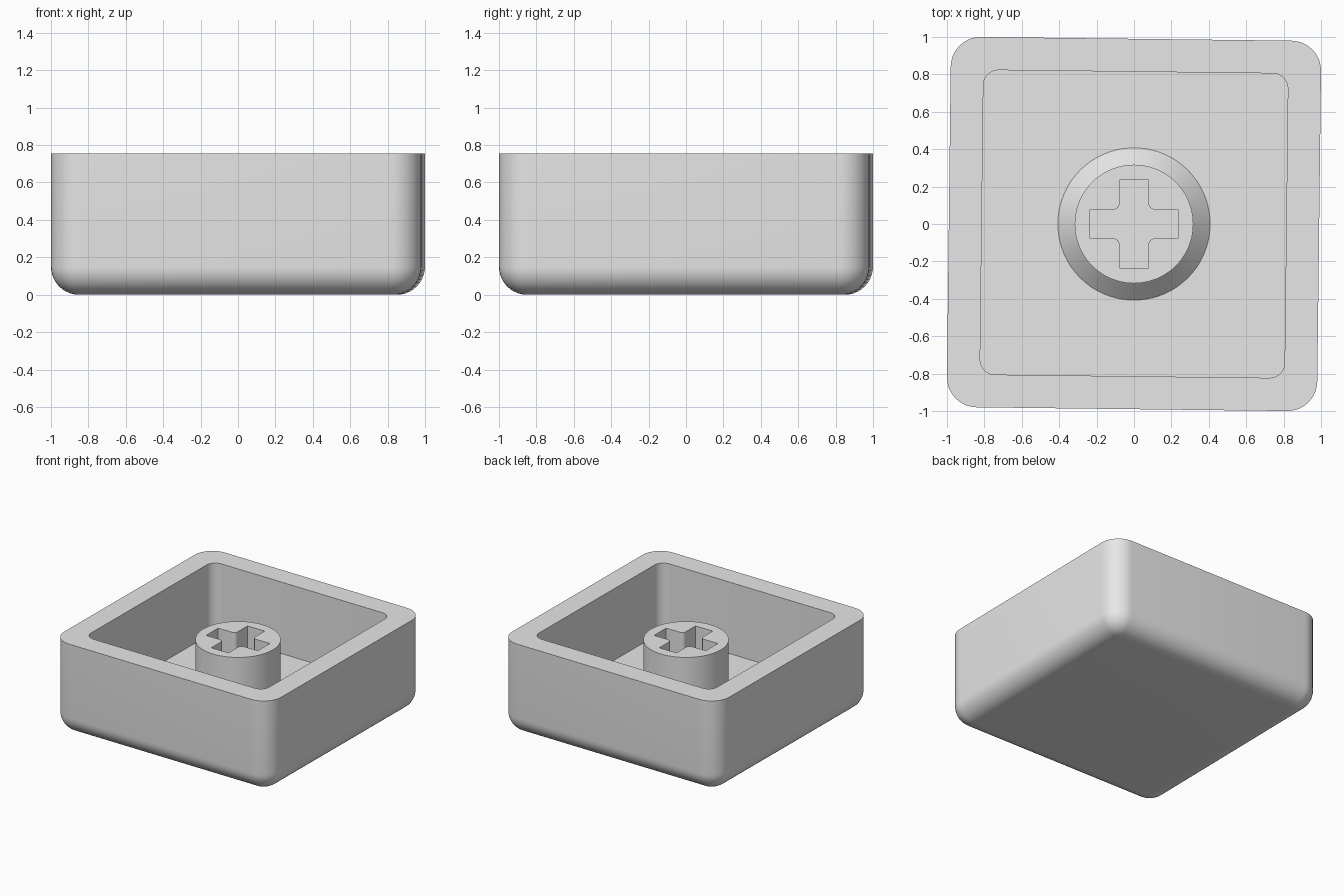
import bpy, bmesh
from math import sin, cos, pi, radians

cube = bpy.data.objects.get("Cube")
if cube:
    bpy.data.objects.remove(cube, do_unlink=True)

GREY = bpy.data.materials.new("light grey plastic")
GREY.use_nodes = True
GREY.diffuse_color = (0.8, 0.8, 0.8, 1)
GREY.node_tree.nodes["Principled BSDF"].inputs["Base Color"].default_value = (0.8, 0.8, 0.8, 1)

HEIGHT, FLOOR = 0.755, 0.17
HALF, CORNER, ROUND = 0.99, 0.16, 0.15
TURN = radians(-0.68)


def rounded_square(half, radius, steps=10):
    """Outline of a square with rounded corners, counter-clockwise."""
    c = half - radius
    pts = []
    for q in range(4):
        sx, sy = (1, -1, -1, 1)[q], (1, 1, -1, -1)[q]
        for i in range(steps + 1):
            a = (q + i / steps) * pi / 2
            pts.append((sx * c + radius * cos(a), sy * c + radius * sin(a)))
    return pts


def circle(radius, steps=96):
    return [(radius * cos(2 * pi * i / steps), radius * sin(2 * pi * i / steps))
            for i in range(steps)]


def cross(reach, half_width, fillet, steps=6):
    """Plus-shaped outline with rounded inner corners."""
    pts = []
    for q in range(4):
        arm = [(reach, -half_width), (reach, half_width)]
        c = half_width + fillet
        for i in range(steps + 1):
            a = 1.5 * pi - i / steps * pi / 2
            arm.append((c + fillet * cos(a), c + fillet * sin(a)))
        ca, sa = cos(q * pi / 2), sin(q * pi / 2)
        # the last arc point leads into the next arm
        pts += [(x * ca - y * sa, x * sa + y * ca) for x, y in arm]
    return pts


def stack(name, sections):
    """Skin matching outlines placed at rising or falling heights, capping both ends."""
    bm = bmesh.new()
    loops = [[bm.verts.new((x, y, z)) for x, y in outline] for outline, z in sections]
    n = len(loops[0])
    for low, high in zip(loops, loops[1:]):
        for i in range(n):
            j = (i + 1) % n
            bm.faces.new((low[i], low[j], high[j], high[i]))
    bm.faces.new(loops[0][::-1])
    bm.faces.new(loops[-1])
    bmesh.ops.recalc_face_normals(bm, faces=bm.faces)
    mesh = bpy.data.meshes.new(name)
    bm.to_mesh(mesh)
    bm.free()
    mesh.materials.append(GREY)
    obj = bpy.data.objects.new(name, mesh)
    bpy.context.collection.objects.link(obj)
    return obj


def select_only(obj):
    bpy.ops.object.select_all(action='DESELECT')
    obj.select_set(True)
    bpy.context.view_layer.objects.active = obj


# Open shell: rounded underside, straight walls, flat rim, cavity and floor
sections = []
for i in range(11):
    a = i / 10 * pi / 2
    inset = ROUND * (1 - sin(a))
    sections.append((rounded_square(HALF - inset, CORNER - inset), ROUND * (1 - cos(a))))
sections += [(rounded_square(HALF, CORNER), HEIGHT),
             (rounded_square(0.814, 0.08), HEIGHT),
             (rounded_square(0.814, 0.08), FLOOR)]
shell = stack("shell", sections)
shell.rotation_euler.z = TURN

# Round stem with a flared foot
stem = stack("stem", [(circle(0.407), FLOOR), (circle(0.317), FLOOR + 0.09),
                      (circle(0.317), 0.645)])

# Cross-shaped socket cut through the stem down to the floor
cutter = stack("socket_cutter", [(cross(0.234, 0.078, 0.03), 0.0),
                                 (cross(0.234, 0.078, 0.03), 1.0)])
cutter.hide_render = True
cut = stem.modifiers.new("socket", 'BOOLEAN')
cut.operation = 'DIFFERENCE'
cut.solver = 'EXACT'
cut.object = cutter
select_only(stem)
bpy.ops.object.modifier_apply(modifier=cut.name)
bpy.data.objects.remove(cutter, do_unlink=True)

for part in (shell, stem):
    select_only(part)
    bpy.ops.object.shade_smooth_by_angle(angle=radians(30))
